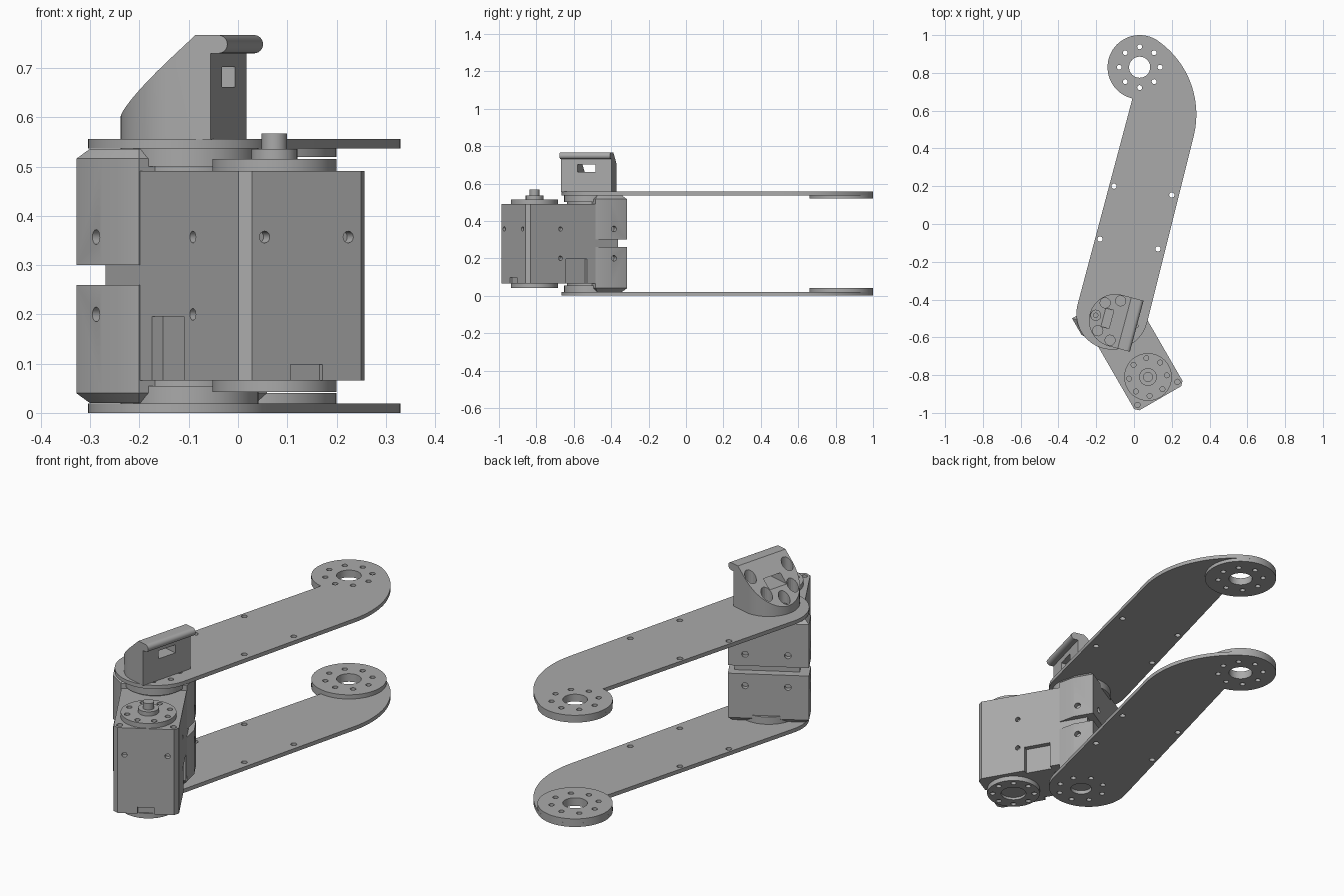
import bpy, bmesh
from math import radians, cos, sin
from mathutils import Matrix, Vector

old = bpy.data.objects.get("Cube")
if old:
    bpy.data.objects.remove(old)

grey = bpy.data.materials.new("mid_grey")
grey.use_nodes = True
grey.diffuse_color = (0.4, 0.4, 0.4, 1)
grey.node_tree.nodes["Principled BSDF"].inputs["Base Color"].default_value = (0.4, 0.4, 0.4, 1)

HUB = Vector((0.03, 0.83))
ARM_END = Vector((-0.115, -0.475))
JOINT = Vector((-0.0985, -0.511))
WORLD = Matrix()
SERVO = Matrix.Translation((0.074, -0.81, 0)) @ Matrix.Rotation(radians(30), 4, 'Z')
CAP = Matrix.Translation((*JOINT, 0)) @ Matrix.Rotation(radians(-15), 4, 'Z')
ALONG_Y = Matrix.Rotation(radians(90), 4, 'X')
ALONG_X = Matrix.Rotation(radians(90), 4, 'Y')


def arc(c, r, a0, a1, n=32):
    angles = [radians(a0 + (a1 - a0) * i / n) for i in range(n + 1)]
    return [(c[0] + r * cos(a), c[1] + r * sin(a)) for a in angles]


def circle(c, r, n=32):
    return arc(c, r, 0, 360, n)[:-1]


def ring(c, r, n=8, start=0.0, step=45):
    return [(c[0] + r * cos(radians(start + step * i)),
             c[1] + r * sin(radians(start + step * i))) for i in range(n)]


def rect(x0, y0, x1, y1):
    return [(x0, y0), (x1, y0), (x1, y1), (x0, y1)]


def add_prism(bm, outline, z0, z1, frame=WORLD):
    """Extrude an outline between two heights."""
    low = [bm.verts.new(frame @ Vector((x, y, z0))) for x, y in outline]
    top = [bm.verts.new(frame @ Vector((x, y, z1))) for x, y in outline]
    bm.faces.new(low[::-1])
    bm.faces.new(top)
    for i in range(len(low)):
        j = (i + 1) % len(low)
        bm.faces.new((low[i], low[j], top[j], top[i]))


def finish(name, bm):
    bmesh.ops.recalc_face_normals(bm, faces=bm.faces[:])
    mesh = bpy.data.meshes.new(name)
    bm.to_mesh(mesh)
    bm.free()
    mesh.materials.append(grey)
    ob = bpy.data.objects.new(name, mesh)
    bpy.context.scene.collection.objects.link(ob)
    return ob


def part(name, outline, z0, z1, frame=WORLD, cuts=(), chamfer=None):
    """A prism, optionally chamfered at one height, with cutters (outline, z0, z1, frame)."""
    bm = bmesh.new()
    add_prism(bm, outline, z0, z1, frame)
    if chamfer is not None:
        edges = [e for e in bm.edges if all(abs(v.co.z - chamfer) < 1e-4 for v in e.verts)]
        bmesh.ops.bevel(bm, geom=edges, offset=0.02, segments=1, affect='EDGES')
    ob = finish(name, bm)
    bpy.ops.object.select_all(action='DESELECT')
    bpy.context.view_layer.objects.active = ob
    ob.select_set(True)
    if cuts:
        cb = bmesh.new()
        for cut in cuts:
            add_prism(cb, *cut)
        cutter = finish("cutter", cb)
        cutter.hide_render = True
        mod = ob.modifiers.new("cut", 'BOOLEAN')
        mod.operation, mod.solver, mod.object = 'DIFFERENCE', 'EXACT', cutter
        bpy.ops.object.modifier_apply(modifier="cut")
        bpy.data.objects.remove(cutter)
    bpy.ops.object.shade_smooth_by_angle(angle=radians(30))
    return ob


def bore(points, r, z0=-1.0, z1=1.0, frame=WORLD):
    return [(circle(p, r, 16), z0, z1, frame) for p in points]


def screw(x, y, z, axis, r=0.012, depth=0.025):
    """Cutter for a screw hole in a side of the servo or bracket."""
    turn = ALONG_X if axis == 'X' else ALONG_Y
    frame = SERVO @ Matrix.Translation((x, y, z)) @ turn
    return (circle((0, 0), r, 16), -depth, depth, frame)


# Arm plates with hub discs at the far end
arm_outline = (arc(ARM_END, 0.19, 165, 345) + arc((-0.145, 0.58), 0.475, -15, 55)
               + arc(HUB, 0.17, 55, 257, 48)[1:])
rivets = [(-0.106, 0.2), (0.2, 0.153), (-0.18, -0.08), (0.127, -0.132)]
hub_cuts = bore(ring(HUB, 0.108), 0.013) + [(circle(HUB, 0.056), -1, 1)]
joint_cuts = bore(ring(JOINT, 0.11, start=30), 0.013) + [(circle(JOINT, 0.05), -1, 1)]
for side, z0, h0, h1 in (("upper", 0.537, 0.52, 0.538), ("lower", 0.0, 0.018, 0.04)):
    part(side + "_arm_plate", arm_outline, z0, z0 + 0.019,
         cuts=hub_cuts + joint_cuts + bore(rivets, 0.014))
    part(side + "_hub_disc", circle(HUB, 0.17, 64), h0, h1, cuts=hub_cuts)

# Servo housing with chamfered corners, screw holes and connector recesses
w, front, back, c = 0.148, -0.13, 0.43, 0.02
body_outline = [(-w + c, front), (w - c, front), (w, front + c), (w, back),
                (-w, back), (-w, front + c)]
body_cuts = [screw(s * 0.098, front, 0.357, 'Y') for s in (-1, 1)]
body_cuts += [screw(s * w, 0.075, z, 'X') for s in (-1, 1) for z in (0.2, 0.357)]
body_cuts += [(rect(s * w - 0.025, 0.11, s * w + 0.025, 0.24), 0.05, 0.196, SERVO) for s in (-1, 1)]
body_cuts += [(rect(-0.038, front - 0.01, 0.038, front + 0.012), 0.05, 0.098, SERVO)]
body_cuts += bore([(-0.122, -0.1), (0.122, -0.1)], 0.014, 0.47, 0.6, SERVO)
part("servo_housing", body_outline, 0.066, 0.491, SERVO, body_cuts)

# Output horn, boss, shaft and the rear idler
O = (0, 0)
part("output_horn", circle(O, 0.126, 64), 0.49, 0.515, SERVO,
     bore(ring(O, 0.1, start=20), 0.013, 0.498, 0.6, SERVO))
part("horn_boss", circle(O, 0.047), 0.514, 0.536, SERVO)
part("output_shaft", circle(O, 0.026), 0.535, 0.567, SERVO)
part("idler_horn", circle(O, 0.126, 64), 0.042, 0.067, SERVO,
     bore(ring(O, 0.1, start=20), 0.013, 0.0, 0.055, SERVO) + [(circle(O, 0.06), 0, 0.055, SERVO)])

# Joint discs between the arm plates and the servo
part("upper_joint_disc", circle(JOINT, 0.14, 64), 0.5, 0.538)
part("upper_joint_spacer", circle(JOINT, 0.125, 64), 0.49, 0.501)
part("lower_joint_disc", circle(JOINT, 0.14, 64), 0.018, 0.055)
part("lower_joint_spacer", circle(JOINT, 0.125, 64), 0.054, 0.067)

# Two brackets wrapped round the back of the servo
bracket_outline = [(-0.15, 0.29), (0.15, 0.29), (0.175, 0.37), (0.175, 0.47),
                   (-0.193, 0.47), (-0.193, 0.37)]
for side, z0, z1, edge, hole in (("upper", 0.3, 0.536, 0.536, 0.357),
                                 ("lower", 0.02, 0.26, 0.02, 0.2)):
    holes = [screw(s * 0.097, 0.47, hole, 'Y', 0.015) for s in (-1, 1)]
    holes += [screw(x, 0.39, hole, 'X', 0.015) for x in (-0.193, 0.175)]
    part(side + "_bracket", bracket_outline, z0, z1, SERVO, holes, edge)

# Cap on the upper plate: slanted half-round block with window and counterbores
cap_outline = arc(O, 0.14, 90, 270, 40) + [(0.082, -0.14), (0.082, 0.14)]
slant = [(-0.2, 0.541), (0.0864, 0.8), (-0.2, 0.8)]
cap = part("cap", cap_outline, 0.555, 0.767, CAP, [(slant, -0.3, 0.3, CAP @ ALONG_Y)])
window = [(rect(-0.2, -0.05, 0.2, 0.05), 0.662, 0.702, CAP)]
bores = bore(ring(O, 0.108, 5, 90), 0.027, 0.575, 0.9, CAP)
hollow = bmesh.new()
for cut in window + bores:
    add_prism(hollow, *cut)
cutter = finish("cap_cutter", hollow)
cutter.hide_render = True
mod = cap.modifiers.new("cut", 'BOOLEAN')
mod.operation, mod.solver, mod.object = 'DIFFERENCE', 'EXACT', cutter
bpy.context.view_layer.objects.active = cap
bpy.ops.object.modifier_apply(modifier="cut")
bpy.data.objects.remove(cutter)
part("cap_screws", circle(ring(O, 0.108, 5, 90)[2], 0.014, 16), 0.57, 0.59, CAP)

# Rounded lip along the top of the cap
lip = [(0.081, 0.73)] + arc((0.0985, 0.7485), 0.0185, -90, 90, 16) + [(0.081, 0.767)]
part("cap_lip", lip, -0.14, 0.14, CAP @ ALONG_Y)
